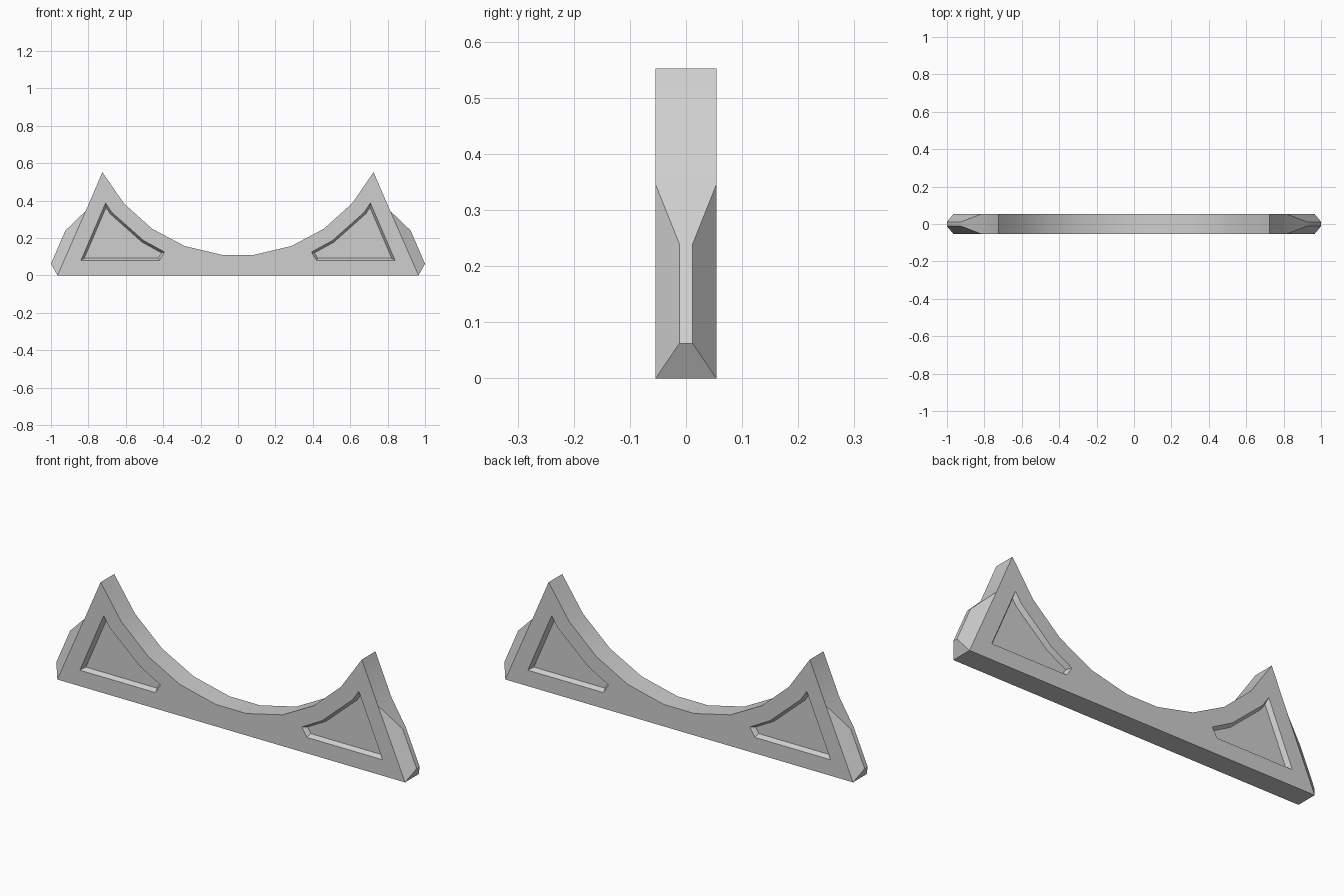
import bpy, bmesh
from mathutils import Vector

old = bpy.data.objects.get("Cube")
if old:
    bpy.data.objects.remove(old, do_unlink=True)

HALF = 0.054       # half thickness of the body
RIDGE = 0.012      # half thickness of the end ridges
DEPTH = 0.022      # depth of the side recesses

grey = bpy.data.materials.new("light grey")
grey.use_nodes = True
grey.diffuse_color = (0.62, 0.62, 0.62, 1)
grey.node_tree.nodes["Principled BSDF"].inputs["Base Color"].default_value = (0.62, 0.62, 0.62, 1)


def loft(name, rings):
    """Closed solid through matching rings of 3D points."""
    bm = bmesh.new()
    loops = [[bm.verts.new(p) for p in ring] for ring in rings]
    bm.faces.new(loops[0])
    bm.faces.new(loops[-1])
    for a, b in zip(loops, loops[1:]):
        for i in range(len(a)):
            j = (i + 1) % len(a)
            bm.faces.new((a[i], a[j], b[j], b[i]))
    return finish(name, bm)


def finish(name, bm):
    bmesh.ops.recalc_face_normals(bm, faces=bm.faces)
    mesh = bpy.data.meshes.new(name)
    bm.to_mesh(mesh)
    bm.free()
    mesh.materials.append(grey)
    obj = bpy.data.objects.new(name, mesh)
    bpy.context.collection.objects.link(obj)
    return obj


def inset(points, d):
    """Move each side of an outline inward by d."""
    pts = [Vector(p) for p in points]
    n = len(pts)
    area = sum(pts[i - 1].x * pts[i].y - pts[i].x * pts[i - 1].y for i in range(n))
    s = 1 if area > 0 else -1
    out = []
    for i, p in enumerate(pts):
        e1 = (p - pts[i - 1]).normalized()
        e2 = (pts[(i + 1) % n] - p).normalized()
        n1, n2 = Vector((-e1.y, e1.x)) * s, Vector((-e2.y, e2.x)) * s
        out.append(p + (n1 + n2) * d / (1 + n1.dot(n2)))
    return out


# Body: flat base, pointed horns and a saddle curve between them
half = [(0.965, 0), (0.814, 0.345), (0.725, 0.552), (0.61, 0.385),
        (0.46, 0.25), (0.285, 0.157), (0.085, 0.11)]
outline = half + [(-x, z) for x, z in reversed(half)]
bm = bmesh.new()
front, back = [[bm.verts.new((x, y, z)) for x, z in outline] for y in (-HALF, HALF)]
bm.faces.new(front)
bm.faces.new(back)
n = len(outline)
for i in range(1, n):
    j = (i + 1) % n
    if i != n - 2:                      # end spans carry the ridges instead
        bm.faces.new((front[i], front[j], back[j], back[i]))

# Tapered ridges on both ends
for side, foot, shoulder in ((1, 0, 1), (-1, n - 1, n - 2)):
    chain = []
    for ring, y in ((front, -RIDGE), (back, RIDGE)):
        low = bm.verts.new((side * 1.0, y, 0.062))
        high = bm.verts.new((side * 0.923, y, 0.24))
        chain.append((ring[foot], low, high, ring[shoulder]))
        bm.faces.new(chain[-1])
    for k in range(3):
        bm.faces.new((chain[0][k], chain[0][k + 1], chain[1][k + 1], chain[1][k]))
body = finish("saddle_body", bm)

# Bevelled recesses on both faces of each horn
recess = [(0.708, 0.388), (0.84, 0.08), (0.42, 0.08),
          (0.392, 0.125), (0.505, 0.187), (0.675, 0.338)]
floor = inset(recess, 0.012)
for mx in (1, -1):
    for my in (1, -1):
        layers = ((recess, HALF + 0.03), (recess, HALF), (floor, HALF - DEPTH))
        cutter = loft("recess_cutter", [[(mx * x, my * y, z) for x, z in pts]
                                        for pts, y in layers])
        cutter.hide_render = True
        mod = body.modifiers.new("recess", "BOOLEAN")
        mod.operation = "DIFFERENCE"
        mod.solver = "EXACT"
        mod.object = cutter
        bpy.context.view_layer.objects.active = body
        bpy.ops.object.modifier_apply(modifier=mod.name)
        bpy.data.objects.remove(cutter, do_unlink=True)

# Smooth curve, crisp edges
bpy.ops.object.select_all(action="DESELECT")
body.select_set(True)
bpy.context.view_layer.objects.active = body
bpy.ops.object.shade_smooth_by_angle(angle=0.5)
